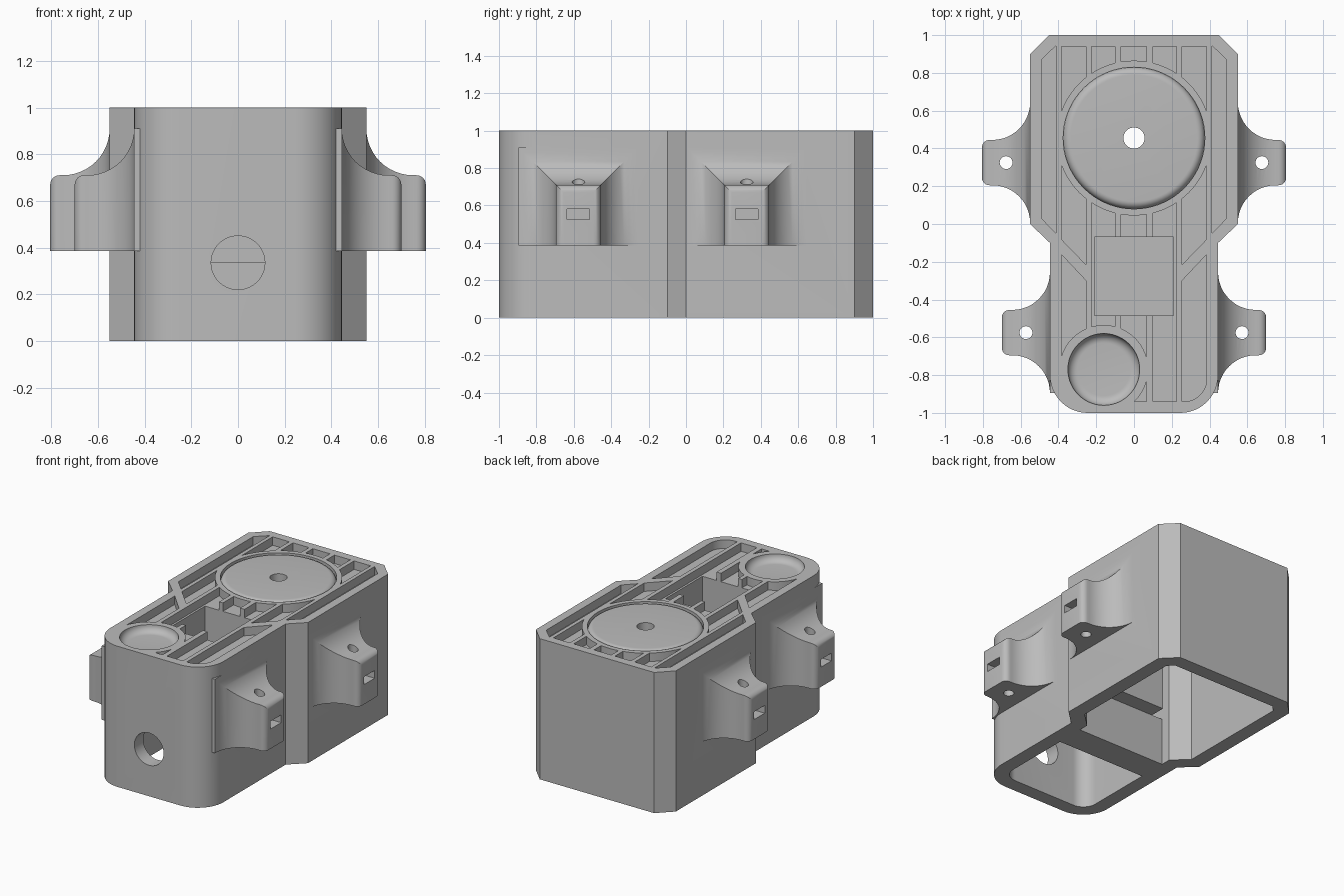
import bpy, bmesh
from math import sin, cos, pi, radians
from mathutils import Matrix

default = bpy.data.objects.get("Cube")
if default:
    bpy.data.objects.remove(default)


def make(name, bm):
    bmesh.ops.recalc_face_normals(bm, faces=bm.faces)
    mesh = bpy.data.meshes.new(name)
    bm.to_mesh(mesh)
    bm.free()
    obj = bpy.data.objects.new(name, mesh)
    bpy.context.collection.objects.link(obj)
    return obj


def prism(name, points, low, high, along="z"):
    """Extrude a flat polygon along z, or an (x, z) polygon along y."""
    bm = bmesh.new()
    place = (lambda a, b: (a, b, low)) if along == "z" else (lambda a, b: (a, low, b))
    face = bm.faces.new([bm.verts.new(place(*p)) for p in points])
    grown = bmesh.ops.extrude_face_region(bm, geom=[face])["geom"]
    shift = (0, 0, high - low) if along == "z" else (0, high - low, 0)
    bmesh.ops.translate(bm, vec=shift, verts=[v for v in grown if isinstance(v, bmesh.types.BMVert)])
    return make(name, bm)


def box(name, x0, x1, y0, y1, z0, z1):
    return prism(name, [(x0, y0), (x1, y0), (x1, y1), (x0, y1)], z0, z1)


def arc(cx, cy, r, start, end, n=12):
    angles = [radians(start + (end - start) * i / n) for i in range(n + 1)]
    return [(cx + r * cos(a), cy + r * sin(a)) for a in angles]


def disc(name, x, y, r, low, high, along="z", n=64):
    return prism(name, arc(x, y, r, 0, 360, n)[:-1], low, high, along)


def lathe(name, profile, x, y, closed):
    """Turn an (r, z) profile about a vertical axis."""
    bm = bmesh.new()
    verts = [bm.verts.new((r, 0, z)) for r, z in profile]
    edges = [bm.edges.new(pair) for pair in zip(verts, verts[1:])]
    if closed:
        edges.append(bm.edges.new((verts[-1], verts[0])))
    bmesh.ops.spin(bm, geom=verts + edges, cent=(0, 0, 0), axis=(0, 0, 1), angle=2 * pi, steps=72)
    bmesh.ops.remove_doubles(bm, verts=bm.verts, dist=1e-5)
    bmesh.ops.translate(bm, vec=(x, y, 0), verts=bm.verts)
    return make(name, bm)


def combine(obj, others, operation):
    """Apply a boolean with each helper, then discard the helper."""
    for other in others:
        mod = obj.modifiers.new("cut", "BOOLEAN")
        mod.operation, mod.solver, mod.object = operation, "EXACT", other
        graph = bpy.context.evaluated_depsgraph_get()
        mesh = bpy.data.meshes.new_from_object(obj.evaluated_get(graph))
        obj.modifiers.clear()
        obj.data = mesh
        bpy.data.objects.remove(other)
    return obj


def mirrored(points):
    return points + [(-x, y) for x, y in reversed(points)]


def outline(d):
    """Housing plan, inset by d."""
    k = 0.414 * d
    right = [(0.45 - k, 1 - d), (0.55 - d, 0.9 - k), (0.55 - d, k), (0.445 - d, k - 0.1)]
    return mirrored(right + arc(0.245, -0.8, 0.2 - d, 0, -90))


# Hollow housing, open underneath
housing = prism("housing", outline(0), 0, 1)
combine(housing, [prism("cavity", outline(0.1), -0.5, 0.85)], "DIFFERENCE")

# Cross wall, switch well casing and the stepped supports beneath the roof
combine(housing, [
    box("cross_wall", -0.4, 0.4, -0.33, -0.13, 0, 0.335),
    box("well_casing", -0.26, 0.26, -0.53, -0.02, 0.334, 0.9),
    box("upper_step", -0.2, 0.2, -0.1, 0.06, 0.6, 0.9),
], "UNION")

# Mounting lugs: plan shape crossed with the side shape
def lug(wall, y):
    tip, half = wall + 0.255, 0.12
    side = [(wall - 0.04, half + 0.2)] + arc(wall + 0.2, half + 0.2, 0.2, 180, 270)
    side += arc(tip - 0.04, half - 0.04, 0.04, 90, 0, 6)
    plan = [(x, y + v) for x, v in side] + [(x, y - v) for x, v in reversed(side)]
    front = [(wall - 0.04, 0.385), (wall - 0.04, 0.91)] + arc(wall + 0.2, 0.91, 0.2, 180, 270)
    front += arc(tip - 0.04, 0.67, 0.04, 90, 0, 6) + [(tip, 0.385)]
    part = prism("lug", plan, 0.3, 1)
    combine(part, [prism("lug_side", front, y - 0.5, y + 0.5, "y")], "INTERSECT")
    hole_x = tip - 0.128
    combine(part, [
        disc("screw_hole", hole_x, y, 0.034, 0.3, 1, n=32),
        box("nut_slot", hole_x - 0.06, tip + 0.05, y - 0.06, y + 0.06, 0.525, 0.58),
    ], "DIFFERENCE")
    return part


for wall, y in ((0.55, 0.325), (0.445, -0.575)):
    for sign in (1, -1):
        part = lug(wall, y)
        if sign < 0:
            part.data.transform(Matrix.Scale(-1, 4, (1, 0, 0)))
            part.data.flip_normals()
        combine(housing, [part], "UNION")

# Roof pockets: columns trimmed around the round features and slanted ribs
FLOOR, OVER = 0.94, 1.05
edge = 0.94
pockets = [box("pocket", x0, x1, y0, edge, FLOOR, OVER) for x0, x1, y0 in (
    (-0.385, -0.255, -0.77), (-0.225, -0.1, -0.77), (-0.07, 0.065, -edge), (0.1, 0.225, -edge))]
pockets.append(prism("pocket", [(0.385, edge), (0.255, edge), (0.255, -edge)]
                     + arc(0.265, -0.82, 0.12, -90, 0), FLOOR, OVER))
for pocket in pockets:
    keepers = [disc("large_rim", 0, 0.455, 0.41, 0.8, 1.2, n=72),
               disc("small_rim", -0.16, -0.77, 0.235, 0.8, 1.2, n=72)]
    for s in (1, -1):
        rib = [(0.4, -0.065), (0.24, -0.23), (0.24, -0.315), (0.4, -0.145)]
        keepers.append(prism("rib", [(s * x, y) for x, y in rib], 0.8, 1.2))
    combine(pocket, keepers, "DIFFERENCE")
combine(housing, pockets, "DIFFERENCE")

# Long pockets beside the large disc
for s in (1, -1):
    strip = [(0.49, 0.87), (0.412, 0.945), (0.412, -0.05), (0.49, 0.03)]
    combine(housing, [prism("side_pocket", [(s * x, y) for x, y in strip], FLOOR, OVER)], "DIFFERENCE")

# Ring groove around the rounded disc, round dish, switch well and through holes
ring = [(0.335, OVER)] + arc(0.335, 0.96, 0.04, 90, 0, 8) + [(0.375, OVER)]
dish = [(0, OVER), (0.19, OVER)] + arc(0.14, 1, 0.05, 0, -90, 8) + [(0, 0.95)]
combine(housing, [
    lathe("ring_groove", ring, 0, 0.455, True),
    lathe("dish", dish, -0.16, -0.77, False),
    box("switch_well", -0.21, 0.21, -0.485, -0.07, 0.4, OVER),
    disc("disc_hole", 0, 0.455, 0.056, 0.5, 1.2, n=40),
    disc("cable_hole", 0, 0.335, 0.115, -1.2, -0.7, "y"),
], "DIFFERENCE")

# One grey finish, smooth on the curves
grey = bpy.data.materials.new("plain_grey")
grey.use_nodes = True
colour = (0.5, 0.5, 0.5, 1)
grey.diffuse_color = colour
grey.node_tree.nodes["Principled BSDF"].inputs["Base Color"].default_value = colour
housing.data.materials.clear()
housing.data.materials.append(grey)
for polygon in housing.data.polygons:
    polygon.material_index = 0
bpy.ops.object.select_all(action="DESELECT")
housing.select_set(True)
bpy.context.view_layer.objects.active = housing
bpy.ops.object.shade_smooth_by_angle(angle=radians(30))
